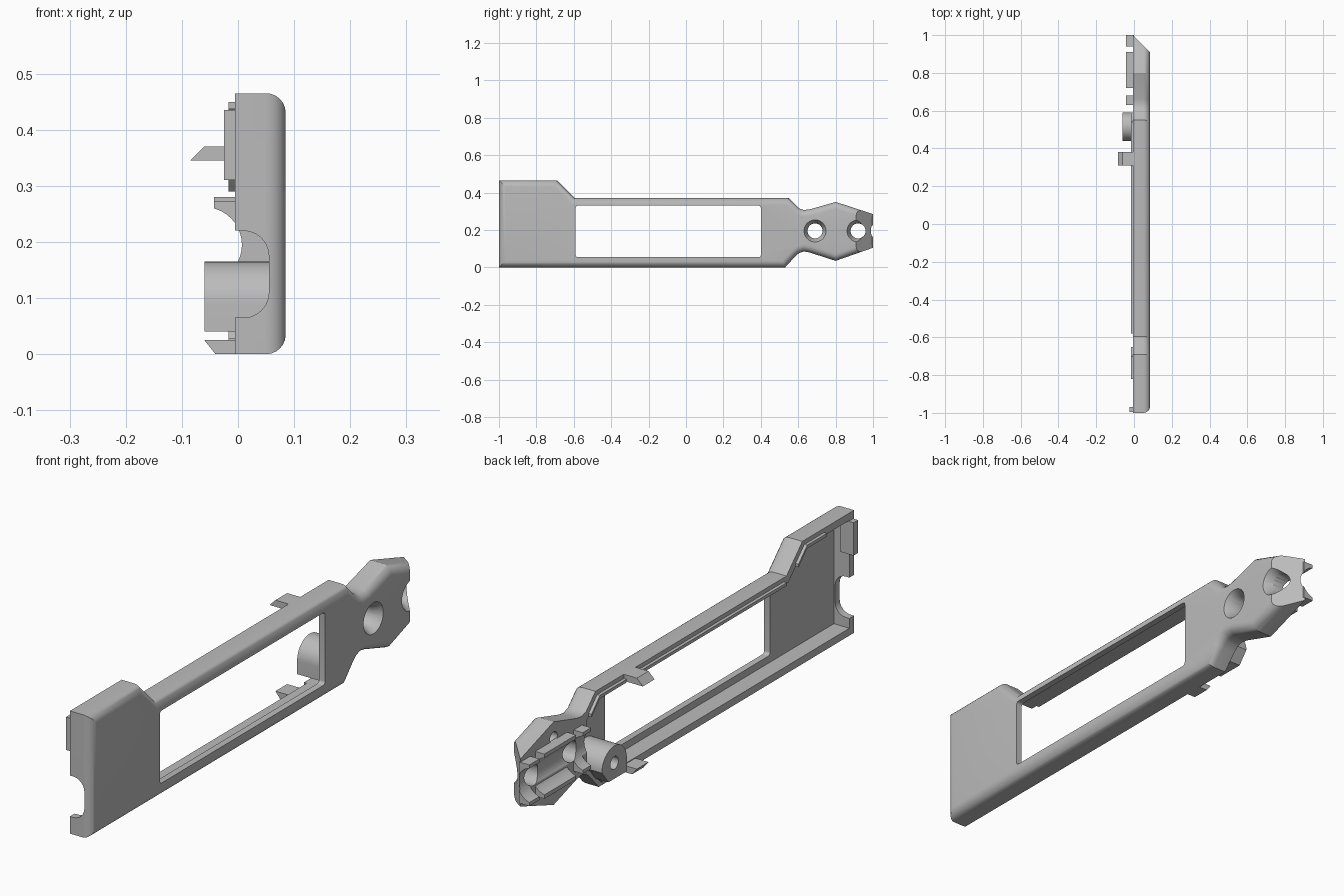
import bpy, bmesh, math
from mathutils import Vector

cube = bpy.data.objects.get("Cube")
if cube:
    bpy.data.objects.remove(cube)

grey = bpy.data.materials.new("light_grey")
grey.use_nodes = True
grey.diffuse_color = (0.5, 0.5, 0.5, 1)
grey.node_tree.nodes["Principled BSDF"].inputs["Base Color"].default_value = (0.5, 0.5, 0.5, 1)


def prism(name, pts, lo, hi, axis="x", scale=1.0, bevel=0.0):
    """Extrude a 2D profile along an axis, optionally tapering or rounding the far end."""
    place = {"x": lambda a, b, t: (t, a, b),
             "y": lambda a, b, t: (a, t, b),
             "z": lambda a, b, t: (a, b, t)}[axis]
    mid = sum((Vector(p) for p in pts), Vector((0, 0))) / len(pts)
    bm = bmesh.new()
    near = [bm.verts.new(place(a, b, lo)) for a, b in pts]
    far = [bm.verts.new(place(*(mid + (Vector(p) - mid) * scale), hi)) for p in pts]
    bm.faces.new(near)
    cap = bm.faces.new(far)
    for i in range(len(pts)):
        j = (i + 1) % len(pts)
        bm.faces.new((near[i], near[j], far[j], far[i]))
    bmesh.ops.recalc_face_normals(bm, faces=bm.faces)
    if bevel:
        bmesh.ops.bevel(bm, geom=list(cap.edges), offset=bevel, segments=6,
                        profile=0.5, affect="EDGES", clamp_overlap=True)
    mesh = bpy.data.meshes.new(name)
    bm.to_mesh(mesh)
    bm.free()
    mesh.materials.append(grey)
    obj = bpy.data.objects.new(name, mesh)
    bpy.context.collection.objects.link(obj)
    return obj


def arc(cx, cy, r, start=0, end=360, n=40):
    count = n if end - start == 360 else n + 1
    angles = [math.radians(start + (end - start) * i / n) for i in range(count)]
    return [(cx + r * math.cos(a), cy + r * math.sin(a)) for a in angles]


def round_rect(a0, a1, b0, b1, r, n=6):
    corners = [(a1 - r, b1 - r), (a0 + r, b1 - r), (a0 + r, b0 + r), (a1 - r, b0 + r)]
    return [p for i, (a, b) in enumerate(corners) for p in arc(a, b, r, 90 * i, 90 * i + 90, n)]


def rect(a0, a1, b0, b1):
    return [(a0, b0), (a1, b0), (a1, b1), (a0, b1)]


def cut(obj, *cutters):
    bpy.context.view_layer.objects.active = obj
    for c in cutters:
        c.hide_render = True
        mod = obj.modifiers.new("cut", "BOOLEAN")
        mod.operation = "DIFFERENCE"
        mod.solver = "EXACT"
        mod.object = c
        bpy.ops.object.modifier_apply(modifier=mod.name)
        bpy.data.objects.remove(c)


AXIS_Z = 0.195      # height of the tail's centre line
RIM = -0.005        # open side of the shell


def channel(r):
    return prism("channel_cutter", arc(-0.06, AXIS_Z, r), 0.55, 1.1, "y")


# Shell with rounded outer edge
outline = [(-1, 0), (0.53, 0), (0.585, 0.06), (0.605, 0.077), (0.63, 0.085), (0.66, 0.08),
           (0.8, 0.035), (1, 0.105), (1, 0.285), (0.8, 0.35), (0.66, 0.31), (0.63, 0.307),
           (0.605, 0.315), (0.55, 0.37), (-0.595, 0.37), (-0.69, 0.465), (-1, 0.465)]
shell = prism("shell", outline, RIM, 0.085, bevel=0.035)

# Cavity, window, front notch, tail chamfer and channel
inner = [(-0.972, 0.028), (0.52, 0.028), (0.6, 0.11), (0.6, 0.28), (0.54, 0.342),
         (-0.607, 0.342), (-0.702, 0.437), (-0.972, 0.437)]
cut(shell,
    prism("cavity_cutter", inner, -0.1, 0.06),
    prism("window_cutter", round_rect(-0.59, 0.4, 0.055, 0.33, 0.012), -0.1, 0.2),
    prism("notch_cutter", round_rect(-0.1, 0.055, 0.065, 0.22, 0.045), -1.1, -0.95, "y"),
    prism("end_cutter", [(RIM, 1), (0.145, 0.85), (0.145, 1.1), (RIM, 1.1)], -0.1, 0.6, "z"),
    channel(0.067))

# Flared through holes and small screw holes in the tail
for y in (0.69, 0.92):
    cut(shell,
        prism("hole_cutter", arc(y, AXIS_Z, 0.04), -0.1, 0.2),
        prism("flare_cutter", arc(y, AXIS_Z, 0.036), 0.045, 0.095, scale=1.8))
for side in (-1, 1):
    cut(shell, prism("screw_cutter", arc(0.8, AXIS_Z + side * 0.095, 0.022, n=24), -0.1, 0.04))

# Saddle ribs beside the tail channel
parts = [shell]
for i, (y0, y1, half, r) in enumerate([(0.63, 0.68, 0.078, 0.067),
                                      (0.72, 0.91, 0.085, 0.072),
                                      (0.94, 1.0, 0.078, 0.067)]):
    rib = prism(f"saddle_rib_{i + 1}", rect(-0.043, 0.0, AXIS_Z - half, AXIS_Z + half), y0, y1, "y")
    cut(rib, channel(r))
    for y in (0.69, 0.92):
        cut(rib, prism("hole_cutter", arc(y, AXIS_Z, 0.04), -0.1, 0.2))
    parts.append(rib)

# Screw boss with arched top
boss = prism("screw_boss", arc(0.515, 0.09, 0.075, 0, 180, 24) + [(0.44, 0.04), (0.55, 0.04)],
             -0.06, 0.065)
cut(boss, prism("boss_hole_cutter", arc(0.515, 0.1, 0.024, n=24), -0.1, 0.02))
parts.append(boss)

# Snap clips
parts.append(prism("top_clip", [(0.01, 0.345), (-0.085, 0.345), (-0.06, 0.37), (0.01, 0.37)],
                   0.31, 0.38, "y"))
parts.append(prism("bottom_clip", [(0.01, 0), (-0.04, 0), (-0.06, 0.025), (0.01, 0.025)],
                   0.31, 0.38, "y"))

# Front locating tab
parts.append(prism("front_tab", rect(-0.995, -0.968, 0.31, 0.435), -0.025, 0.03))


# Locating lips along the rim
def lip(name, path, rise):
    back = [(y, z + rise) for y, z in reversed(path)]
    parts.append(prism(name, path + back, -0.017, 0.01))


lip("upper_lip", [(-0.82, 0.437), (-0.702, 0.437), (-0.65, 0.385)], 0.012)
lip("long_lip", [(-0.58, 0.342), (0.31, 0.342)], 0.012)
lip("neck_lip_top", [(0.38, 0.342), (0.54, 0.342), (0.59, 0.29)], 0.012)
lip("neck_lip_bottom", [(0.42, 0.028), (0.52, 0.028), (0.59, 0.1)], -0.012)

# Smooth the curved surfaces, keep hard edges
bpy.ops.object.select_all(action="DESELECT")
for p in parts:
    p.select_set(True)
bpy.context.view_layer.objects.active = shell
bpy.ops.object.shade_smooth_by_angle(angle=math.radians(30))
